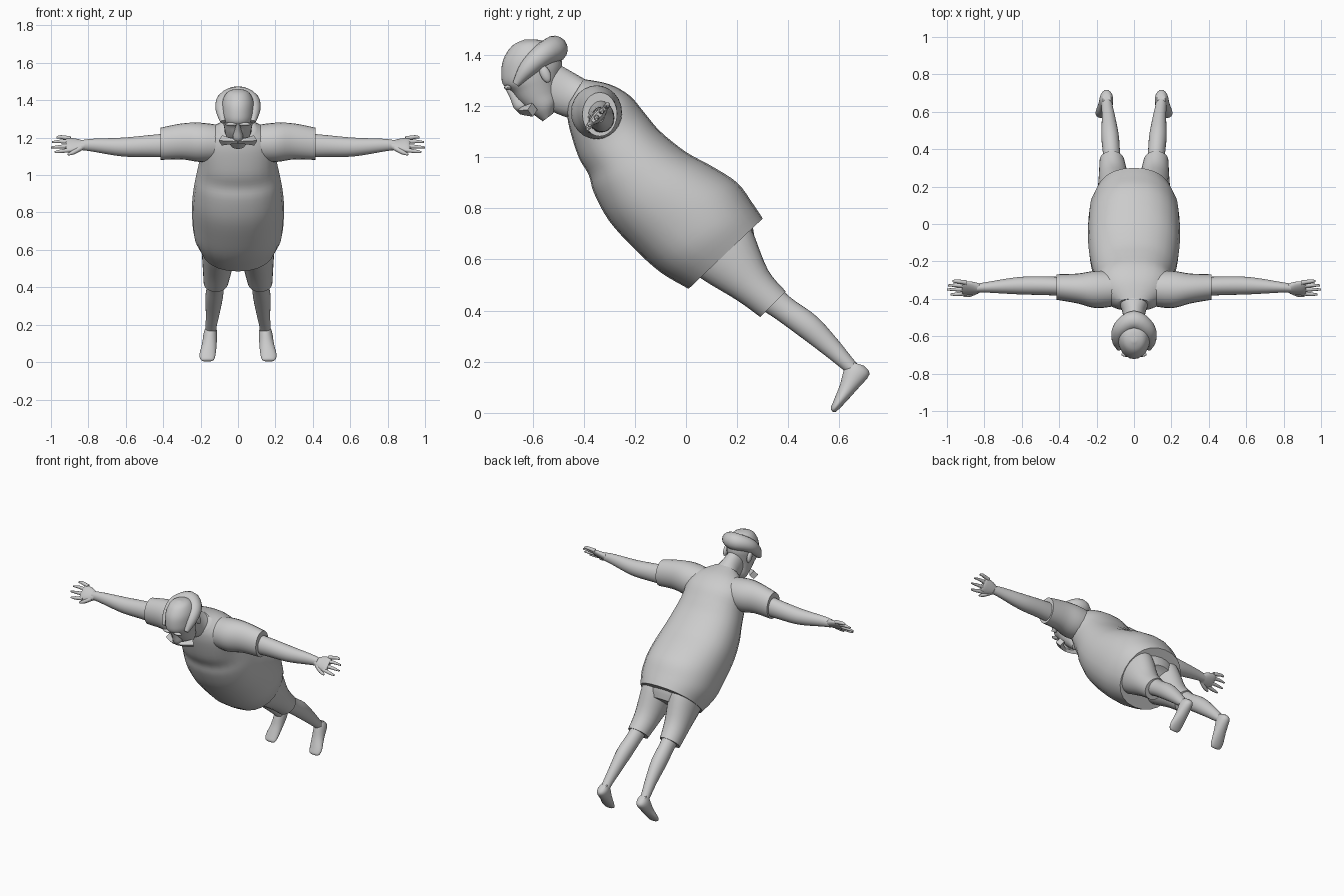
import bpy
import bmesh
import math
from mathutils import Vector, Matrix

if "Cube" in bpy.data.objects:
    bpy.data.objects.remove(bpy.data.objects["Cube"], do_unlink=True)

grey = bpy.data.materials.new("plain grey")
grey.use_nodes = True
grey.diffuse_color = (0.6, 0.6, 0.6, 1)
grey.node_tree.nodes["Principled BSDF"].inputs["Base Color"].default_value = grey.diffuse_color


def finish(name, bm):
    """Turn a bmesh into a smooth shaded grey object."""
    bmesh.ops.recalc_face_normals(bm, faces=bm.faces)
    mesh = bpy.data.meshes.new(name)
    bm.to_mesh(mesh)
    bm.free()
    mesh.materials.append(grey)
    obj = bpy.data.objects.new(name, mesh)
    bpy.context.collection.objects.link(obj)
    bpy.ops.object.select_all(action='DESELECT')
    obj.select_set(True)
    bpy.context.view_layer.objects.active = obj
    bpy.ops.object.shade_smooth_by_angle(angle=math.radians(50))
    return obj


def spline(rows, steps):
    """Catmull-Rom interpolation through rows of numbers."""
    out = []
    for i in range(len(rows) - 1):
        p, q = rows[i], rows[i + 1]
        before, after = rows[max(i - 1, 0)], rows[min(i + 2, len(rows) - 1)]
        for s in range(steps):
            t = s / steps
            out.append([b + t * (c - a) / 2 + t * t * (a - 2.5 * b + 2 * c - d / 2)
                        + t ** 3 * (1.5 * (b - c) + (d - a) / 2)
                        for a, b, c, d in zip(before, p, q, after)])
    return out + [list(rows[-1])]


def skin(name, rings, sides=24, power=1.0):
    """Skin rings given as centre and two half axes."""
    bm = bmesh.new()
    loops = []
    for centre, a, b in rings:
        loop = []
        for k in range(sides):
            t = math.tau * k / sides
            c, s = math.cos(t), math.sin(t)
            c = math.copysign(abs(c) ** power, c)
            s = math.copysign(abs(s) ** power, s)
            loop.append(bm.verts.new(centre + a * c + b * s))
        loops.append(loop)
    for low, high in zip(loops, loops[1:]):
        for k in range(sides):
            n = (k + 1) % sides
            bm.faces.new((low[k], low[n], high[n], high[k]))
    bm.faces.new(loops[0][::-1])
    bm.faces.new(loops[-1])
    return finish(name, bm)


def body(name, rows, x_sign=1, steps=4, power=1.0):
    """Rows: x, front y and z, back y and z, half width."""
    rings = []
    for x, fy, fz, by, bz, w in spline(rows, steps):
        front, back = Vector((x * x_sign, fy, fz)), Vector((x * x_sign, by, bz))
        rings.append(((front + back) / 2, Vector((w, 0, 0)), (back - front) / 2))
    return skin(name, rings, power=power)


def limb(name, rows, x_sign, steps=4):
    """Rows: x, y, z, half depth, half height; runs along x."""
    rings = [(Vector((x * x_sign, y, z)), Vector((0, ry, 0)), Vector((0, 0, rz)))
             for x, y, z, ry, rz in spline(rows, steps)]
    return skin(name, rings)


def tube(name, rows, ref, sides=10, steps=3):
    """Rows: x, y, z, radius."""
    pts = spline(rows, steps)
    rings = []
    for i, p in enumerate(pts):
        tangent = Vector(pts[min(i + 1, len(pts) - 1)][:3]) - Vector(pts[max(i - 1, 0)][:3])
        a = tangent.cross(Vector(ref)).normalized()
        b = tangent.cross(a).normalized()
        rings.append((Vector(p[:3]), a * p[3], b * p[3]))
    return skin(name, rings, sides)


def ball(name, centre, size, tilt=0):
    bm = bmesh.new()
    turn = Matrix.Translation(centre) @ Matrix.Rotation(tilt, 4, 'X') @ Matrix.Diagonal((*size, 1))
    bmesh.ops.create_uvsphere(bm, u_segments=16, v_segments=10, radius=1, matrix=turn)
    return finish(name, bm)


# Long shirt, hem to collar
body("shirt", [
    (0, .01, .485, .30, .76, .2),
    (0, -.1, .55, .26, .82, .235),
    (0, -.2, .64, .2, .9, .245),
    (0, -.3, .75, .1, .965, .245),
    (0, -.36, .86, 0, 1.02, .235),
    (0, -.38, .93, -.1, 1.1, .22),
    (0, -.42, 1, -.16, 1.17, .205),
    (0, -.455, 1.11, -.22, 1.24, .2),
    (0, -.465, 1.17, -.3, 1.285, .16),
    (0, -.465, 1.2, -.4, 1.305, .09)], power=.9)

# Seat of the shorts under the hem
body("shorts_seat", [
    (0, -.06, .63, .19, .8, .19),
    (0, .04, .55, .255, .74, .175),
    (0, .12, .53, .27, .66, .12)])

# Neck and head
body("neck", [
    (0, -.55, 1.19, -.51, 1.37, .055),
    (0, -.48, 1.16, -.44, 1.33, .065),
    (0, -.41, 1.14, -.37, 1.29, .1)])
body("head", [
    (0, -.63, 1.46, -.61, 1.46, .01),
    (0, -.68, 1.435, -.56, 1.455, .055),
    (0, -.715, 1.38, -.5, 1.42, .083),
    (0, -.722, 1.32, -.485, 1.37, .088),
    (0, -.713, 1.28, -.49, 1.33, .085),
    (0, -.68, 1.255, -.5, 1.29, .078),
    (0, -.65, 1.215, -.5, 1.26, .07),
    (0, -.6, 1.17, -.5, 1.22, .06),
    (0, -.56, 1.14, -.52, 1.17, .035)])
body("nose", [
    (0, -.71, 1.275, -.66, 1.275, .01),
    (0, -.69, 1.235, -.63, 1.25, .018),
    (0, -.672, 1.19, -.61, 1.21, .028),
    (0, -.65, 1.175, -.61, 1.195, .014)])

# Hair fringe wrapped round the bald crown
half = [(.08, -.665, 1.285, .014), (.085, -.62, 1.345, .034), (.07, -.56, 1.4, .044)]
other = [(-x, y, z, r) for x, y, z, r in reversed(half)]
tube("hair_fringe", half + [(0, -.515, 1.422, .053)] + other, (0, -.65, .75), sides=16, steps=4)

for side, s in (("left", 1), ("right", -1)):
    # Face details
    ball(side + "_ear", (s * .088, -.55, 1.325), (.014, .02, .036), .4)
    ball(side + "_brow", (s * .035, -.697, 1.272), (.033, .014, .01))
    tube(side + "_moustache", [
        (0, -.65, 1.18, .012), (s * .045, -.635, 1.182, .018),
        (s * .085, -.6, 1.185, .027)], (0, 0, 1), sides=4)

    # Sleeve and arm
    limb(side + "_sleeve", [
        (.08, -.345, 1.17, .09, .095), (.2, -.35, 1.175, .1, .105),
        (.3, -.345, 1.18, .08, .096), (.415, -.337, 1.167, .068, .086)], s)
    limb(side + "_arm", [
        (.36, -.335, 1.16, .05, .065), (.48, -.33, 1.155, .05, .058),
        (.62, -.33, 1.15, .046, .05), (.78, -.338, 1.16, .029, .034),
        (.84, -.342, 1.16, .023, .026)], s)

    # Hand, tilted with its palm facing down and back
    spread, thick = Vector((0, .7, .7)), Vector((0, -.7, .7))
    skin(side + "_palm", [
        (Vector((s * x, -.343, z)), spread * w, thick * t)
        for x, z, w, t in spline([(.82, 1.16, .025, .022), (.86, 1.16, .044, .02),
                                  (.905, 1.163, .05, .016), (.92, 1.163, .042, .01)], 3)])
    for finger, y, z, tip in (("little", -.306, 1.204, .97), ("ring", -.328, 1.18, .995),
                              ("middle", -.35, 1.152, 1), ("index", -.376, 1.127, .98)):
        tube(f"{side}_{finger}_finger", [
            (s * .895, y * .8 - .0686, z * .8 + .2326, .012),
            (s * .95, y, z, .01), (s * tip, y, z - .004, .005)], (0, 0, 1))
    tube(side + "_thumb", [
        (s * .84, -.36, 1.145, .014), (s * .88, -.378, 1.122, .012),
        (s * .91, -.385, 1.11, .006)], (0, 0, 1))

    # Shorts leg, lower leg and foot
    body(side + "_shorts_leg", [
        (.09, -.03, .6, .2, .8, .1), (.1, .06, .525, .255, .72, .095),
        (.11, .2, .44, .32, .56, .078), (.118, .29, .375, .39, .475, .066)], s)
    body(side + "_lower_leg", [
        (.115, .25, .43, .35, .51, .05), (.12, .34, .375, .41, .45, .046),
        (.128, .43, .31, .51, .378, .047), (.135, .53, .235, .59, .29, .037),
        (.143, .6, .18, .65, .215, .03), (.145, .635, .15, .68, .18, .028)], s)
    body(side + "_foot", [
        (.145, .645, .2, .695, .185, .022), (.147, .62, .175, .717, .15, .035),
        (.153, .602, .11, .665, .087, .039), (.163, .578, .05, .615, .032, .043),
        (.164, .566, .018, .588, .006, .034), (.164, .572, .006, .578, .003, .012)], s)
